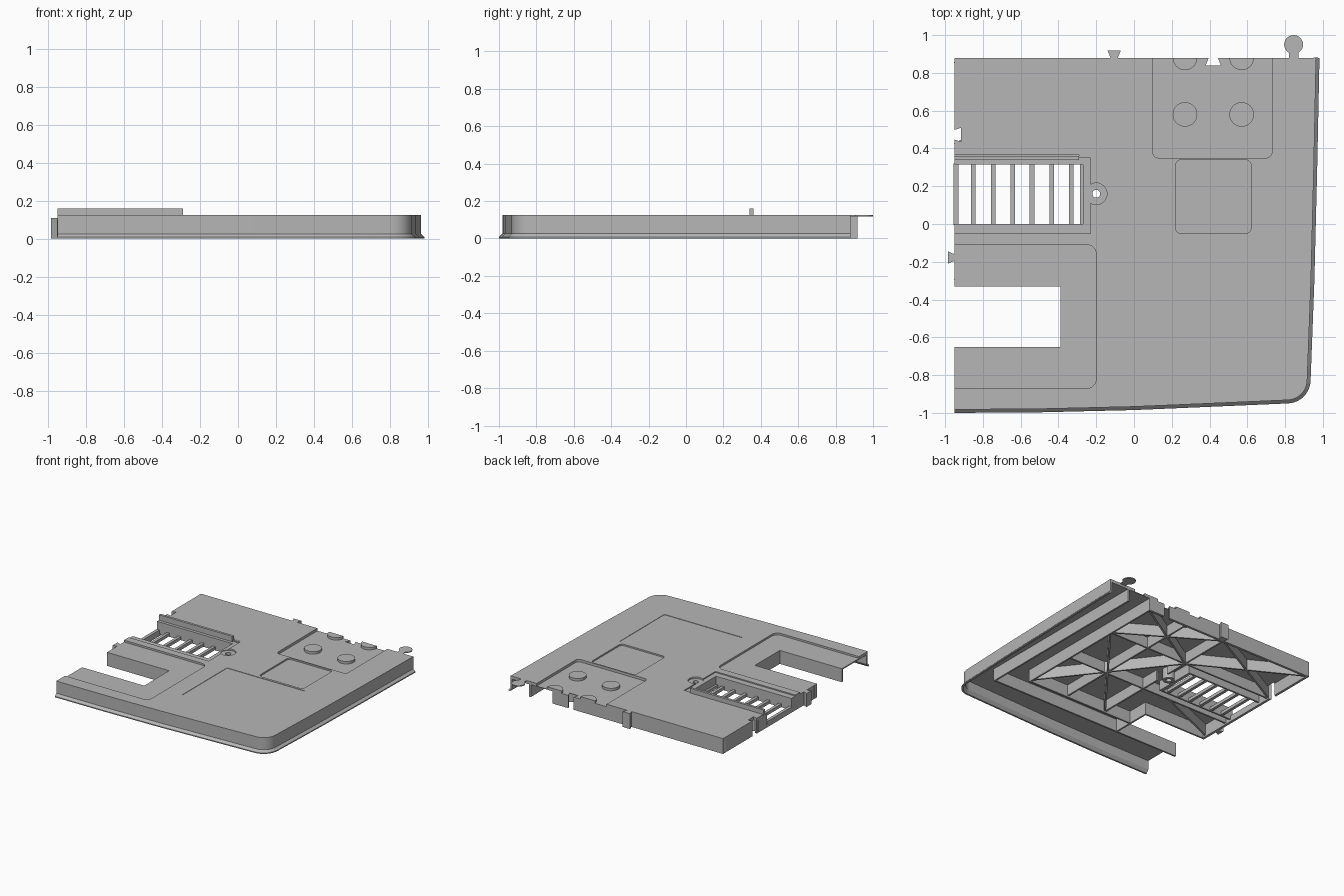
import bpy, bmesh, math
from mathutils import Vector

cube = bpy.data.objects.get("Cube")
if cube:
    bpy.data.objects.remove(cube)

GREY = (0.47, 0.47, 0.47, 1)
grey = bpy.data.materials.new("grey_plastic")
grey.use_nodes = True
grey.diffuse_color = GREY
grey.node_tree.nodes["Principled BSDF"].inputs["Base Color"].default_value = GREY

TOP, UNDER, LEFT, BACK = 0.125, 0.1, -0.95, 0.88


def finish(name, bm):
    bmesh.ops.recalc_face_normals(bm, faces=bm.faces)
    mesh = bpy.data.meshes.new(name)
    bm.to_mesh(mesh)
    bm.free()
    mesh.materials.append(grey)
    ob = bpy.data.objects.new(name, mesh)
    bpy.context.collection.objects.link(ob)
    return ob


def prism(name, pts, z0, z1):
    bm = bmesh.new()
    face = bm.faces.new([bm.verts.new((x, y, z0)) for x, y in pts])
    ext = bmesh.ops.extrude_face_region(bm, geom=[face])["geom"]
    verts = [g for g in ext if isinstance(g, bmesh.types.BMVert)]
    bmesh.ops.translate(bm, verts=verts, vec=(0, 0, z1 - z0))
    return finish(name, bm)


def arc(cx, cy, r, a0, a1, n):
    angles = [math.radians(a0 + (a1 - a0) * i / n) for i in range(n + 1)]
    return [(cx + r * math.cos(a), cy + r * math.sin(a)) for a in angles]


def disc(name, cx, cy, r, z0, z1):
    return prism(name, arc(cx, cy, r, 0, 360, 32)[:-1], z0, z1)


def rect(x0, x1, y0, y1, r=0):
    if not r:
        return [(x0, y0), (x1, y0), (x1, y1), (x0, y1)]
    return (arc(x0 + r, y0 + r, r, 180, 270, 6) + arc(x1 - r, y0 + r, r, 270, 360, 6)
            + arc(x1 - r, y1 - r, r, 0, 90, 6) + arc(x0 + r, y1 - r, r, 90, 180, 6))


def offset(path, d):
    """Mitred offset of an open path to its left side."""
    pts = [Vector(p) for p in path]
    out = []
    for i, p in enumerate(pts):
        a = (p - pts[i - 1]).normalized() if i else (pts[1] - p).normalized()
        b = (pts[i + 1] - p).normalized() if i < len(pts) - 1 else a
        n = Vector((-a.y - b.y, a.x + b.x)).normalized()
        out.append(p + n * d / max(0.3, n.dot(Vector((-a.y, a.x)))))
    return out


def sweep(name, path, profile):
    """Profile points are (offset, height)."""
    bm = bmesh.new()
    rows = [[bm.verts.new((p.x, p.y, z)) for p in offset(path, d)] for d, z in profile]
    for k, row in enumerate(rows):
        nxt = rows[(k + 1) % len(rows)]
        for i in range(len(path) - 1):
            bm.faces.new((row[i], row[i + 1], nxt[i + 1], nxt[i]))
    for end in (0, -1):
        bm.faces.new([row[end] for row in rows])
    return finish(name, bm)


def wall(name, path, z0=0.0, z1=UNDER + 0.001, t=0.014):
    h = t / 2
    return sweep(name, path, [(-h, z0), (h, z0), (h, z1), (-h, z1)])


def cut(ob, pts, z0, z1):
    cutter = prism("cutter", pts, z0, z1)
    cutter.hide_render = True
    mod = ob.modifiers.new("cut", "BOOLEAN")
    mod.operation, mod.solver, mod.object = "DIFFERENCE", "EXACT", cutter
    bpy.context.view_layer.objects.active = ob
    bpy.ops.object.modifier_apply(modifier=mod.name)
    bpy.data.objects.remove(cutter)


# Outer skirt with flared lip along the front and left sides
edge = [(LEFT, -1), (-0.5, -0.997), (0, -0.985), (0.4, -0.968)]
edge += arc(0.81, -0.825, 0.125, -87, -3, 12) + [(0.955, -0.3), (0.97, 0.3), (0.982, BACK)]
skirt = sweep("outer_skirt", edge, [(0, 0), (0, 0.008), (0.018, 0.026), (0.018, TOP),
                                   (0.032, TOP), (0.032, 0.026), (0.014, 0)])

# Top plate with its recesses and openings
rim = [tuple(p) for p in offset(edge, 0.02)]
rim[0], rim[-1] = (LEFT, rim[0][1]), (rim[-1][0], BACK)
plate = prism("top_plate", rim + [(LEFT, BACK)], UNDER, TOP)
HIGH = 0.2
back_notch = [(0.38, 0.84), (0.46, 0.84), (0.44, 0.89), (0.4, 0.89)]
left_notch = [(-0.96, 0.45), (-0.915, 0.435), (-0.915, 0.51), (-0.96, 0.495)]
for pts, depth in (
        (rect(-1.1, -0.2, -0.87, -0.11, 0.05), 0.11),      # slot surround
        (rect(0.1, 0.73, 0.35, 1.0, 0.03), 0.104),         # stud panel
        (rect(0.22, 0.62, -0.05, 0.34, 0.03), 0.113),      # small pad
        (rect(-0.05, 0.65, -0.65, -0.07), 0.122),          # large label area
        (rect(-1.1, -0.23, -0.05, 0.365), 0.116),          # vent ledge
        (arc(-0.2, 0.16, 0.057, 0, 360, 32)[:-1], 0.112),  # screw seat
        (arc(-0.2, 0.16, 0.021, 0, 360, 24)[:-1], 0.0),    # screw hole
        (rect(-1.1, -0.27, 0.0, 0.315), 0.0),              # vent opening
        (rect(-1.1, -0.39, -0.65, -0.33), 0.0),            # slot opening
        (back_notch, 0.0), (left_notch, 0.0)):
    cut(plate, pts, depth, HIGH)

# Studs in the panel, the rear pair halved by the edge
smooth = [skirt]
for i, x in enumerate((0.27, 0.57)):
    smooth.append(disc(f"stud_{i}", x, 0.58, 0.065, 0.102, 0.124))
    smooth.append(prism(f"half_stud_{i}", arc(x, BACK, 0.065, 180, 360, 16), 0.102, 0.124))

# Vent box, grille and upright rail
wall("vent_box", [(LEFT, -0.007), (-0.263, -0.007), (-0.263, 0.322), (LEFT, 0.322)], 0.02, 0.116)
for i, x in enumerate((-0.943, -0.85, -0.745, -0.642, -0.54, -0.436, -0.333, -0.275)):
    prism(f"grille_bar_{i}", rect(x - 0.012, x + 0.012, -0.005, 0.32), 0.025, 0.05)
prism("vent_rail", rect(LEFT, -0.29, 0.34, 0.36), 0.11, 0.16)
prism("vent_rail_end", rect(-0.29, -0.23, 0.35, 0.365), 0.11, 0.124)

# Screw boss below the seat
boss = disc("screw_boss", -0.2, 0.16, 0.045, 0.01, 0.101)
cut(boss, arc(-0.2, 0.16, 0.021, 0, 360, 24)[:-1], -0.1, HIGH)
smooth.append(boss)

# Walls below the plate
wall("slot_wall", [(LEFT, -0.657), (-0.383, -0.657), (-0.383, -0.323), (LEFT, -0.323)], 0.0, 0.109)
wall("inner_wall", [(-0.383, -0.657), (0.79, -0.657), (0.79, BACK)])
back_wall = wall("back_wall", [(LEFT, BACK - 0.01), (0.58, BACK - 0.01)], t=0.02)
cut(back_wall, back_notch, -0.1, HIGH)
side_wall = wall("side_wall", [(LEFT + 0.01, 0.32), (LEFT + 0.01, BACK)], t=0.02)
cut(side_wall, left_notch, -0.1, HIGH)
wall("side_wall_front", [(LEFT + 0.01, -0.323), (LEFT + 0.01, 0)], t=0.02)
wall("side_wall_low", [(LEFT + 0.01, 0), (LEFT + 0.01, 0.32)], 0, 0.05, 0.02)
wall("frame_wall", [(-0.383, -0.5), (0.58, -0.5), (0.58, BACK)])

# Straight and crossed stiffening ribs
ribs = [((-0.14, -0.5), (-0.14, 0.1)), ((-0.14, 0.22), (-0.14, BACK)), ((0.22, -0.5), (0.22, BACK)),
        ((LEFT, 0.42), (0.58, 0.42)), ((-0.383, -0.06), (0.58, -0.06)),
        ((-0.14, -0.5), (0.58, 0.42)), ((0.58, -0.5), (-0.14, 0.42)),
        ((-0.14, 0.42), (0.58, 0.86)), ((0.58, 0.42), (-0.14, 0.86)),
        ((LEFT, 0.42), (-0.14, 0.86)), ((-0.14, 0.42), (LEFT, 0.86)),
        ((LEFT, -0.06), (-0.383, -0.06)), ((LEFT, -0.3), (-0.383, -0.06))]
for i, ends in enumerate(ribs):
    wall(f"rib_{i}", ends, z0=0.012)

# Joining tabs
prism("back_dovetail", [(-0.12, 0.87), (-0.09, 0.87), (-0.07, 0.918), (-0.14, 0.918)], 0, TOP)
prism("side_dovetail", [(-0.94, -0.165), (-0.985, -0.145), (-0.985, -0.21), (-0.94, -0.19)], 0, 0.11)
smooth.append(prism("round_tab", [(0.82, 0.87), (0.87, 0.87)] + arc(0.845, 0.95, 0.05, -60, 240, 24),
                    0.118, TOP))

# Smooth the rounded parts, keeping sharp edges
bpy.ops.object.select_all(action="DESELECT")
for ob in smooth:
    ob.select_set(True)
bpy.context.view_layer.objects.active = skirt
bpy.ops.object.shade_smooth_by_angle(angle=math.radians(30))
